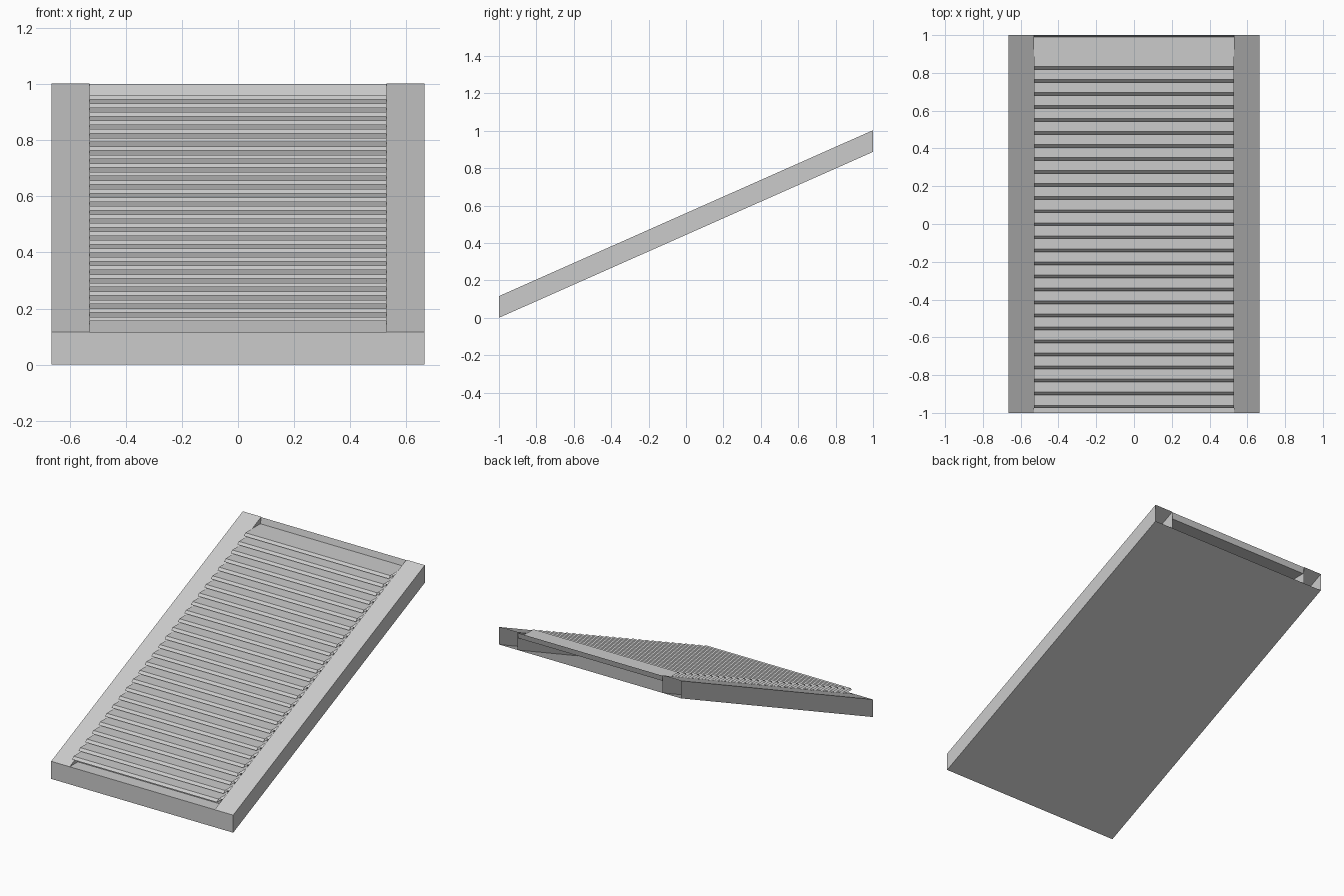
import bpy

cube = bpy.data.objects.get("Cube")
if cube:
    bpy.data.objects.remove(cube, do_unlink=True)

grey = bpy.data.materials.new("light grey")
grey.use_nodes = True
GREY = (0.6, 0.6, 0.6, 1)
grey.diffuse_color = GREY
grey.node_tree.nodes["Principled BSDF"].inputs["Base Color"].default_value = GREY

HALF_WIDTH, INNER = 0.665, 0.53
HEIGHT, RISE = 0.116, 0.887


def sheet(name, start, end):
    """Join two matching rows of points with a strip of quads."""
    n = len(start)
    faces = [(i, i + 1, n + i + 1, n + i) for i in range(n - 1)]
    mesh = bpy.data.meshes.new(name)
    mesh.from_pydata(start + end, [], faces)
    mesh.materials.append(grey)
    obj = bpy.data.objects.new(name, mesh)
    bpy.context.collection.objects.link(obj)
    return obj


def across(name, profile, half):
    """Sweep a side profile across the width."""
    obj = sheet(name, [(-half, y, z) for y, z in profile],
                [(half, y, z) for y, z in profile])
    obj.data.flip_normals()
    return obj


# Sloping underside with the closed front end
across("base_and_front", [(1, RISE), (-1, 0), (-1, HEIGHT)], HALF_WIDTH)

# Side rail, hollow and open at the back, mirrored to the other side
section = [(INNER, 0), (INNER, HEIGHT), (HALF_WIDTH, HEIGHT), (HALF_WIDTH, 0)]
rail = sheet("side_rails", [(x, -1, z) for x, z in section],
             [(x, 1, z + RISE) for x, z in section])
rail.modifiers.new("Mirror", 'MIRROR')

# Flight of steps with overhanging, bevelled nosings
STEPS, GOING, STEP_RISE, LIP = 27, 0.069, 0.0304, 0.0154
tread = HEIGHT
profile = [(-1, tread)]
for i in range(STEPS):
    y, z = -0.975 + GOING * i, 0.155 + STEP_RISE * i
    profile += [(y + 0.06, tread), (y + 0.055, z), (y, z), (y + LIP, z + LIP)]
    tread = z + LIP
# Top landing and its end riser
profile += [(0.99, tread), (1, 1)]
across("steps", profile, INNER)
